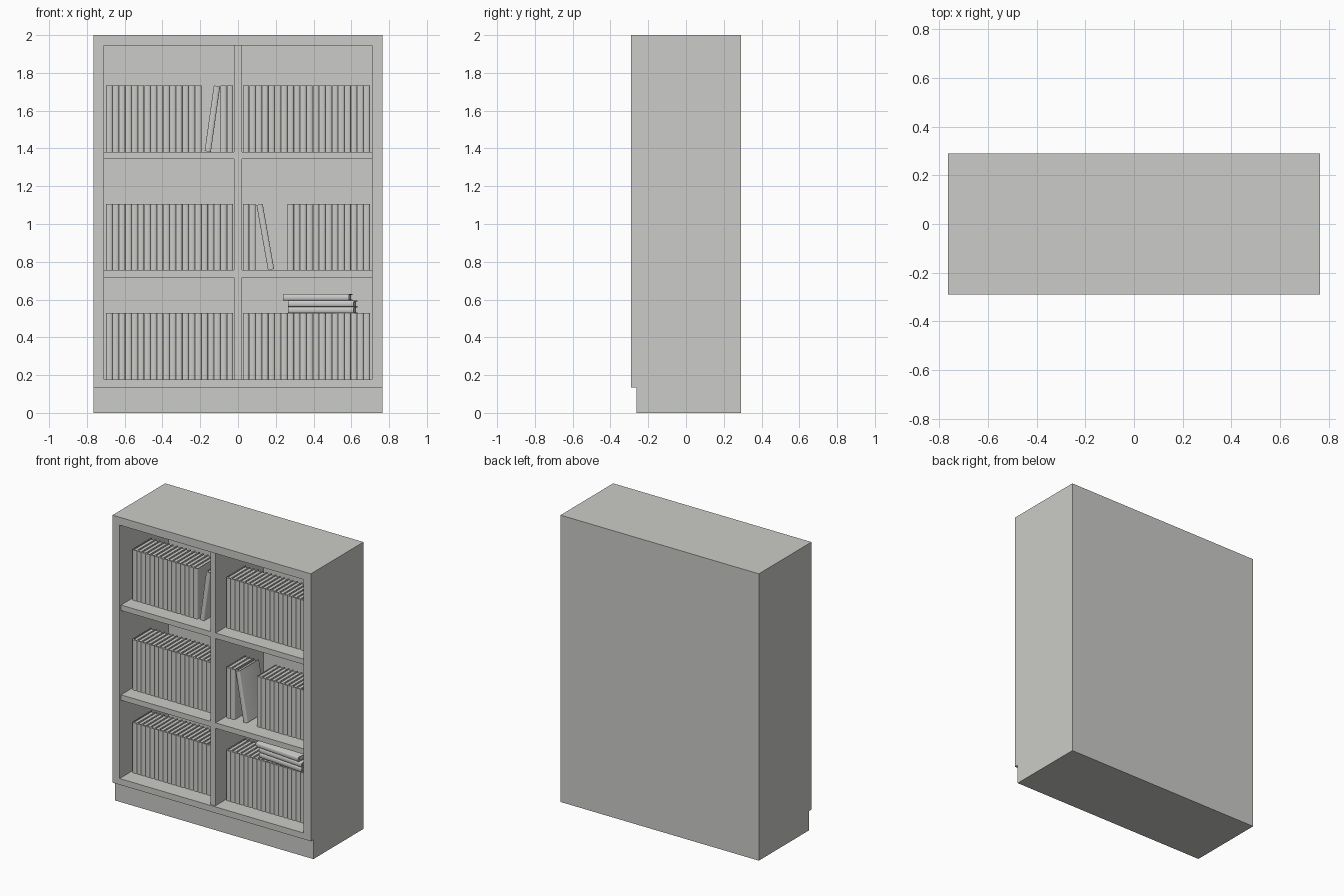
import bpy, bmesh, math
from mathutils import Matrix

if "Cube" in bpy.data.objects:
    bpy.data.objects.remove(bpy.data.objects["Cube"], do_unlink=True)

grey = bpy.data.materials.new("warm_grey")
grey.use_nodes = True
COLOUR = (0.6, 0.6, 0.58, 1)
grey.diffuse_color = COLOUR
grey.node_tree.nodes["Principled BSDF"].inputs["Base Color"].default_value = COLOUR


def add_box(bm, x0, x1, y0, y1, z0, z1):
    size = Matrix.Diagonal((x1 - x0, y1 - y0, z1 - z0, 1))
    centre = Matrix.Translation(((x0 + x1) / 2, (y0 + y1) / 2, (z0 + z1) / 2))
    bmesh.ops.create_cube(bm, size=1, matrix=centre @ size)


def to_mesh(name, bm):
    bmesh.ops.recalc_face_normals(bm, faces=bm.faces)
    mesh = bpy.data.meshes.new(name)
    bm.to_mesh(mesh)
    bm.free()
    mesh.materials.append(grey)
    return mesh


def place(name, mesh, matrix=None):
    ob = bpy.data.objects.new(name, mesh)
    bpy.context.collection.objects.link(ob)
    if matrix:
        ob.matrix_world = matrix
    return ob


def box(name, *bounds):
    bm = bmesh.new()
    add_box(bm, *bounds)
    return place(name, to_mesh(name, bm))


# Cabinet
W, D, H = 0.765, 0.29, 2.0       # half width, half depth, height
INNER, BACK = 0.71, 0.25         # inside half width, front of back panel
KICK, RAIL = 0.135, 1.945        # plinth top, underside of top
FLOORS = (0.178, 0.756, 1.382)   # upper faces of the three shelves
box("plinth", -W, W, -0.262, D, 0, KICK)
box("bottom_panel", -INNER, INNER, -D, BACK, KICK, FLOORS[0])
box("top_panel", -INNER, INNER, -D, BACK, RAIL, H)
box("back_panel", -INNER, INNER, BACK, D, KICK, H)
box("divider", -0.02, 0.02, -D + 0.013, BACK, FLOORS[0], RAIL)
for side, s in (("left", 1), ("right", -1)):
    box(side + "_side_panel", *sorted((s * INNER, s * W)), -D, D, KICK, H)
    for i, z in enumerate(FLOORS[1:]):
        box(f"{side}_shelf_{i + 1}", *sorted((s * 0.02, s * INNER)),
            -D + 0.015, BACK, z - 0.038, z)

# Book: C-shaped cover with a rounded spine, around an inset page block
PITCH, TALL, DEEP = 0.0336, 0.35, 0.215
HALF, BULGE, COVER = 0.0166, 0.007, 0.004
STEPS = 8
profile = [(HALF - COVER, DEEP), (HALF - COVER, 0.012),
           (COVER - HALF, 0.012), (COVER - HALF, DEEP), (-HALF, DEEP)]
for i in range(STEPS + 1):
    a = math.pi * i / STEPS
    profile.append((-HALF * math.cos(a), BULGE * (1 - math.sin(a))))
profile.append((HALF, DEEP))
bm = bmesh.new()
face = bm.faces.new([bm.verts.new((x, y, 0)) for x, y in profile])
ext = bmesh.ops.extrude_face_region(bm, geom=[face])
bmesh.ops.translate(bm, vec=(0, 0, TALL),
                    verts=[v for v in ext["geom"] if isinstance(v, bmesh.types.BMVert)])
add_box(bm, COVER - HALF, HALF - COVER, 0.012, DEEP - 0.006, 0.006, TALL - 0.006)
book = to_mesh("book", bm)

FRONT = -0.172


def row(name, start, count, floor):
    for i in range(count):
        x = start + (i + 0.5) * PITCH
        place(f"{name}_book_{i + 1}", book, Matrix.Translation((x, FRONT, floor)))


def leaning(name, x, floor, degrees):
    a = math.radians(degrees)
    lift = HALF * abs(math.sin(a))
    place(name, book, Matrix.Translation((x, FRONT, floor + lift)) @ Matrix.Rotation(a, 4, "Y"))


# Upright rows, with gaps holding a leaning book
RIGHT, LEFT = -0.698, 0.026
low, mid, high = FLOORS
row("lower_right", RIGHT, 20, low)
row("lower_left", LEFT, 20, low)
row("middle_right", RIGHT, 20, mid)
row("middle_left_inner", LEFT, 2, mid)
row("middle_left_outer", LEFT + 7 * PITCH, 13, mid)
row("upper_right_outer", RIGHT, 15, high)
row("upper_right_inner", RIGHT + 18 * PITCH, 2, high)
row("upper_left", LEFT, 20, high)
leaning("middle_leaning_book", 0.175, mid, -10)
leaning("upper_leaning_book", -0.16, high, 8)

# Books lying flat on top of the lower row
flat = Matrix.Rotation(math.radians(-5), 4, "Z") @ Matrix.Rotation(math.pi / 2, 4, "Y")
for i, x in enumerate((0.264, 0.264, 0.238)):
    z = low + TALL + (i + 0.5) * PITCH
    place(f"stacked_book_{i + 1}", book, Matrix.Translation((x, -0.145, z)) @ flat)

# Smooth the rounded spines, keeping edges sharp
bpy.ops.object.select_all(action="DESELECT")
sample = bpy.data.objects["stacked_book_1"]
sample.select_set(True)
bpy.context.view_layer.objects.active = sample
bpy.ops.object.shade_smooth_by_angle(angle=math.radians(40))
